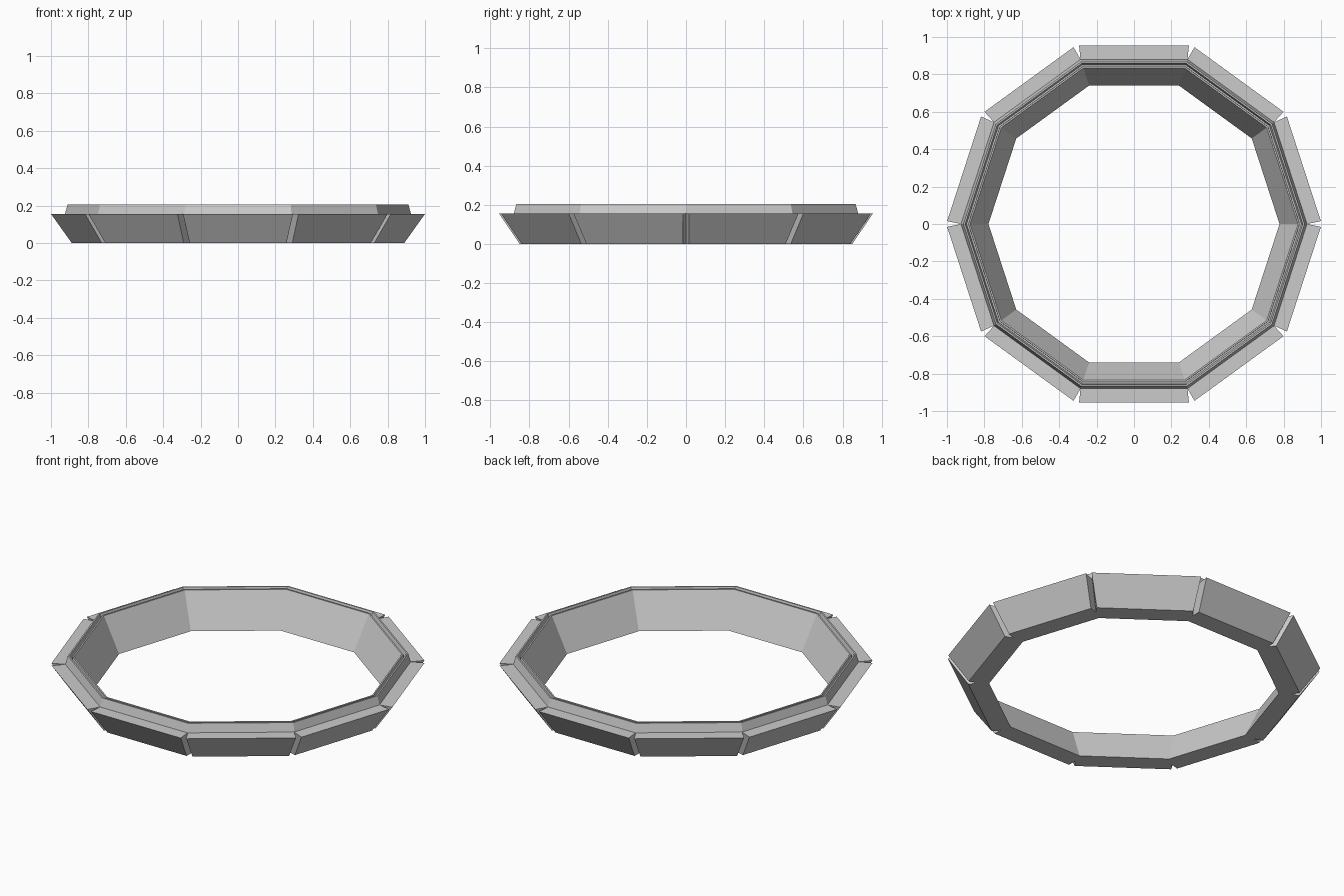
import bpy
from math import cos, sin, tan, pi

if "Cube" in bpy.data.objects:
    bpy.data.objects.remove(bpy.data.objects["Cube"])

N = 10
STEP = 2 * pi / N
HALF = STEP / 2


def make_object(name, verts, faces):
    mesh = bpy.data.meshes.new(name)
    mesh.from_pydata(verts, [], faces)
    mesh.update()
    obj = bpy.data.objects.new(name, mesh)
    bpy.context.collection.objects.link(obj)
    return obj


# Inner ring: closed profile (apothem, height) swept round ten corners
profile = [(0.74, 0), (0.80, 0), (0.88, 0.155), (0.867, 0.205), (0.859, 0.205),
           (0.851, 0.172), (0.843, 0.172), (0.842, 0.2), (0.834, 0.2)]
P = len(profile)
verts = [(r / cos(HALF) * cos(i * STEP), r / cos(HALF) * sin(i * STEP), z)
         for i in range(N) for r, z in profile]
faces = []
for i in range(N):
    j = (i + 1) % N
    for k in range(P):
        m = (k + 1) % P
        faces.append((i * P + k, i * P + m, j * P + m, j * P + k)[::-1])
make_object("inner_ring", verts, faces)

# Outer blocks: flared panels separated by V-shaped gaps at the corners
# (apothem, half width, height) for inner bottom, outer bottom, outer top, inner top
section = [(0.80, 0.80 * tan(HALF), 0), (0.85, 0.259, 0),
           (0.955, 0.294, 0.155), (0.88, 0.88 * tan(HALF), 0.155)]
for i in range(N):
    a = HALF + i * STEP
    verts = [(r * cos(a) - s * h * sin(a), r * sin(a) + s * h * cos(a), z)
             for s in (-1, 1) for r, h, z in section]
    faces = [(0, 1, 2, 3), (7, 6, 5, 4), (0, 4, 5, 1),
             (1, 5, 6, 2), (2, 6, 7, 3)]
    make_object(f"outer_block_{i + 1}", verts, faces)
